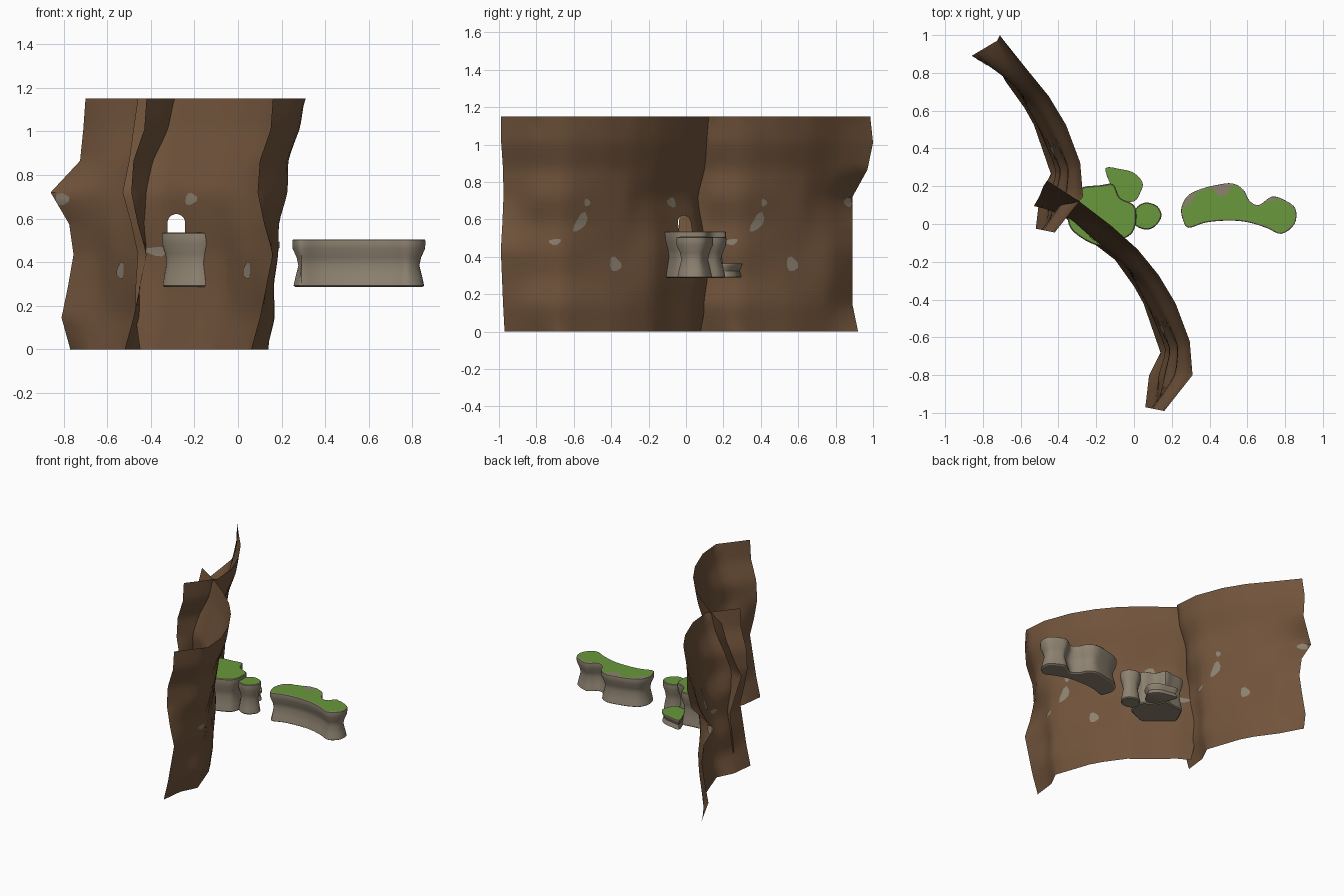
import bpy, bmesh, math
from mathutils import Vector
from mathutils.bvhtree import BVHTree

if "Cube" in bpy.data.objects:
    bpy.data.objects.remove(bpy.data.objects["Cube"])


def material(name, rgb):
    m = bpy.data.materials.new(name)
    m.diffuse_color = (*rgb, 1)
    m.use_nodes = True
    m.node_tree.nodes["Principled BSDF"].inputs["Base Color"].default_value = m.diffuse_color
    return m


EARTH = material("earth_brown", (0.165, 0.088, 0.044))
STONE = material("stone_grey", (0.27, 0.225, 0.165))
GRASS = material("grass_green", (0.14, 0.315, 0.043))


def finish(bm, name, mats, angle=30):
    me = bpy.data.meshes.new(name)
    bm.to_mesh(me)
    bm.free()
    ob = bpy.data.objects.new(name, me)
    bpy.context.collection.objects.link(ob)
    for m in mats:
        me.materials.append(m)
    bpy.ops.object.select_all(action='DESELECT')
    ob.select_set(True)
    bpy.context.view_layer.objects.active = ob
    bpy.ops.object.shade_smooth_by_angle(angle=math.radians(angle))
    return ob


def spline(pts, n):
    """Closed Catmull-Rom curve through pts, n steps per span."""
    k = len(pts)
    out = []
    for i in range(k):
        a, b, c, d = (pts[(i + j) % k] for j in (-1, 0, 1, 2))
        for s in range(n):
            t = s / n
            out.append(0.5 * (2 * b + (c - a) * t + (2 * a - 5 * b + 4 * c - d) * t * t
                              + (3 * b - a - 3 * c + d) * t ** 3))
    return out


# ---- cliff wall: columns hold the foot-side and crest-side plan positions
COLS = [((.06, -.97), (.16, -.99)), ((.08, -.80), (.31, -.80)), ((.14, -.68), (.295, -.62)),
        ((.05, -.42), (.22, -.42)), ((0, -.33), (.13, -.27)), ((-.10, -.19), (.02, -.135))]
TAIL = [((-.23, -.09), (-.12, -.01)), ((-.36, .03), (-.29, .12))]
ROWZ = [0, .145, .29, .435, .575, .72, .865, 1.01, 1.15]
# how far each row leans from foot line to crest line: end, outer, middle, inner columns
LEAN_END = [0, .4, .7, 1, .6, .3, .4, .9, 1]
LEAN_OUT = [0, .25, .2, .35, .35, .6, .6, .9, 1]
LEAN_MID = [0, .15, .1, .1, .2, .35, .5, .85, 1]
LEAN_IN = [0, .15, .3, .35, .2, .1, .45, .8, 1]
LEANS = [LEAN_END, LEAN_OUT, LEAN_OUT, LEAN_MID, LEAN_MID] + [LEAN_IN] * 3
# ragged inner edge of the near panel, free edge of the far panel
TAIL_X = [-.45, -.47, -.47, -.46, -.49, -.53, -.50, -.48, -.46]
END_X = [-.77, -.81, -.78, -.755, -.775, -.86, -.725, -.71, -.70]
END_Y = [.92, .89, .89, .89, .89, .89, .97, 1.0, .985]
SHIFT = Vector((-.58, .945, 0))


def panel(name, far):
    bm = bmesh.new()
    grid = []
    for r, z in enumerate(ROWZ):
        row = []
        for (lo, hi), lean in zip(COLS if far else COLS + TAIL, LEANS):
            p = Vector((*lo, z)).lerp(Vector((*hi, z)), lean[r])
            row.append(p + SHIFT if far else p)
        row.append(Vector((END_X[r], END_Y[r], z)) if far
                   else Vector((TAIL_X[r], .08 + .15 * LEAN_IN[r], z)))
        grid.append([bm.verts.new(p) for p in row])
    for a, b in zip(grid, grid[1:]):
        for i in range(len(a) - 1):
            bm.faces.new((a[i], b[i], b[i + 1], a[i + 1]))
    # soften the facets slightly while keeping the outline
    bmesh.ops.subdivide_edges(bm, edges=bm.edges[:], cuts=3, use_grid_fill=True)
    inner = [v for v in bm.verts if not v.is_boundary]
    for _ in range(2):
        bmesh.ops.smooth_vert(bm, verts=inner, factor=.5,
                              use_axis_x=True, use_axis_y=True, use_axis_z=True)
    if not far:
        # small arched opening above the ledge: cut along the arch's sides
        centre = Vector((-.283, 0, .58))
        sides = [(Vector((math.cos(a), 0, math.sin(a))), .04)
                 for a in (i * math.pi / 8 for i in range(9))] + [(Vector((0, 0, -1)), .07)]
        for n, d in sides:
            near = [f for f in bm.faces if abs(f.calc_center_median().x + .283) < .12
                    and .3 < f.calc_center_median().z < .75]
            geom = near + list({e for f in near for e in f.edges} | {v for f in near for v in f.verts})
            bmesh.ops.bisect_plane(bm, geom=geom, plane_co=centre + n * d, plane_no=n, dist=1e-5)
        hole = [f for f in bm.faces
                if all((f.calc_center_median() - centre).dot(n) < d for n, d in sides)]
        bmesh.ops.delete(bm, geom=hole, context='FACES')
    bmesh.ops.triangulate(bm, faces=bm.faces[:])
    tree = BVHTree.FromBMesh(bm)
    finish(bm, name, [EARTH], 50)
    return tree


# ---- stones set in the wall: y, z, half width, half height, tilt (seen from the right)
SPOTS = [(-.70, .48, .032, .016, .1), (-.565, .585, .026, .06, -.55), (-.53, .69, .016, .02, 0),
         (-.38, .36, .03, .04, .3), (-.08, .69, .022, .028, .4), (.075, .45, .03, .022, 0)]


def spots(tree, name, off):
    bm = bmesh.new()
    for y, z, a, b, tilt in SPOTS:
        for s in (1, -1):
            rings = []
            for k in (1, .55, .1):
                ring = []
                for i in range(10):
                    t = i * math.tau / 10
                    wob = k * (1 + .15 * math.sin(3 * t + y * 9))
                    u, v = a * wob * math.cos(t), b * wob * math.sin(t)
                    py = y + off + u * math.cos(tilt) - v * math.sin(tilt)
                    pz = z + u * math.sin(tilt) + v * math.cos(tilt)
                    loc, nor, _, _ = tree.ray_cast(Vector((2, py, pz)), Vector((-1, 0, 0)))
                    if loc:
                        nor = nor if nor.x > 0 else -nor
                        ring.append(bm.verts.new(loc + nor * .0045 * s))
                rings.append(ring)
            if any(len(r) < 10 for r in rings):
                continue
            for p, q in zip(rings, rings[1:]):
                for i in range(10):
                    j = (i + 1) % 10
                    bm.faces.new((p[i], p[j], q[j], q[i])[::s])
            bm.faces.new(rings[-1][::s])
    bmesh.ops.delete(bm, geom=[v for v in bm.verts if not v.link_faces], context='VERTS')
    finish(bm, name, [STONE])


for nm, far in (("near", False), ("far", True)):
    spots(panel(nm + "_cliff_wall", far), nm + "_wall_stones", SHIFT.y if far else 0)


# ---- waisted rocks with flat grassy tops
PROFILE = [(0, -.016), (.03, -.006), (.2, -.014), (.45, -.028), (.62, -.02), (.8, -.002),
           (.92, 0), (.985, -.001), (1, -.007)]


def rock(name, outline, z0, z1, waist=1.0):
    ring = spline([Vector(p) for p in outline], 4)
    if sum(p.x * q.y - q.x * p.y for p, q in zip(ring, ring[1:] + ring[:1])) < 0:
        ring.reverse()
    n = len(ring)
    out = []
    for i in range(n):
        d = (ring[(i + 2) % n] - ring[i - 2]).normalized()
        out.append(Vector((d.y, -d.x)))
    bm = bmesh.new()
    loops = []
    for t, o in PROFILE:
        loops.append([bm.verts.new((*(p + q * o * waist), z0 + (z1 - z0) * t))
                      for p, q in zip(ring, out)])
    for a, b in zip(loops, loops[1:]):
        for i in range(n):
            j = (i + 1) % n
            bm.faces.new((a[i], a[j], b[j], b[i]))
    bm.faces.new(loops[0][::-1])
    top = bm.faces.new(loops[-1])
    top.material_index = 1
    # hard rim so the turf stays flat
    bmesh.ops.split_edges(bm, edges=top.edges[:])
    bmesh.ops.triangulate(bm, faces=[f for f in bm.faces if len(f.verts) > 4])
    finish(bm, name, [STONE, GRASS])


def blob(cx, cy, rx, ry, turn=0):
    return [(cx + rx * math.cos(t) * (1 + .1 * math.sin(2 * t + turn)), cy + ry * math.sin(t))
            for t in (i * math.tau / 8 for i in range(8))]


# floating ledge: long stone joined to a smaller round one
rock("floating_ledge", [(.25, .08), (.28, .145), (.34, .18), (.43, .205), (.52, .215), (.58, .18),
                        (.61, .125), (.66, .10), (.73, .145), (.80, .125), (.855, .08), (.85, 0),
                        (.78, -.052), (.70, -.02), (.6, .01), (.5, .018), (.38, .008), (.29, -.02),
                        (.26, .02)], .285, .505)
# ledge growing through the wall
rock("wall_ledge", [(-.35, .03), (-.33, .10), (-.30, .16), (-.27, .195), (-.18, .205), (-.11, .21),
                    (-.075, .14), (0, .10), (.012, .03), (0, -.03), (-.03, -.065), (-.10, -.095),
                    (-.18, -.115), (-.26, -.085), (-.33, -.03)], .285, .535, .8)
rock("wall_ledge_side_stone", blob(.067, .042, .075, .072, .5), .285, .51, .7)
rock("wall_ledge_low_step", [(-.15, .295), (-.12, .20), (-.08, .13), (0, .12), (.035, .17),
                             (.045, .22), (.0, .27), (-.07, .29)], .29, .365, .5)

# bare patches along the floating ledge's rim
bm = bmesh.new()
for patch in ([(.41, .19), (.455, .145), (.49, .155), (.52, .208), (.46, .206)],
              [(.262, .09), (.29, .10), (.33, .155), (.335, .17), (.285, .14)],
              [(.68, .11), (.71, .12), (.77, .125), (.73, .138)]):
    bm.faces.new([bm.verts.new((x, y, .509)) for x, y in patch])
bmesh.ops.recalc_face_normals(bm, faces=bm.faces[:])
for f in bm.faces:
    if f.normal.z < 0:
        f.normal_flip()
finish(bm, "bare_stone_patches", [STONE])
